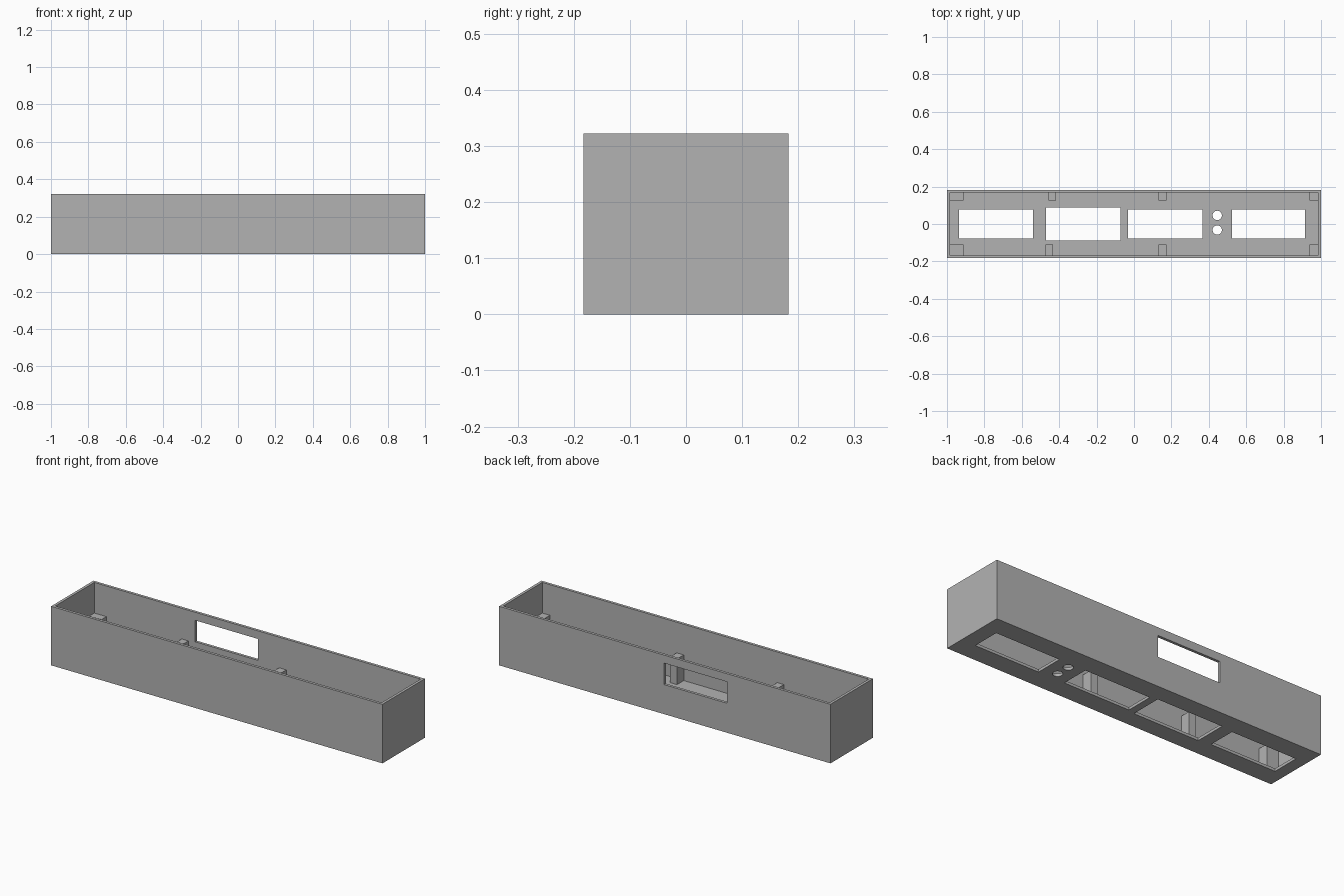
import bpy

old = bpy.data.objects.get("Cube")
if old:
    bpy.data.objects.remove(old, do_unlink=True)

grey = bpy.data.materials.new("plain grey")
grey.use_nodes = True
colour = (0.45, 0.45, 0.45, 1)
grey.diffuse_color = colour
grey.node_tree.nodes["Principled BSDF"].inputs["Base Color"].default_value = colour

HALF_Y, HEIGHT, WALL = 0.183, 0.322, 0.015
IN_X, IN_Y = 1 - WALL, HALF_Y - WALL


def box(name, x, y, z):
    """Box spanning the given (low, high) ranges."""
    spans = (x, y, z)
    bpy.ops.mesh.primitive_cube_add(size=1, location=[(a + b) / 2 for a, b in spans])
    ob = bpy.context.object
    ob.name = name
    ob.scale = [b - a for a, b in spans]
    bpy.ops.object.transform_apply(location=True, rotation=False, scale=True)
    ob.data.materials.append(grey)
    return ob


def cut(target, cutter):
    """Subtract the cutter from the target, then discard the cutter."""
    cutter.hide_render = True
    mod = target.modifiers.new("cut", "BOOLEAN")
    mod.operation = "DIFFERENCE"
    mod.solver = "EXACT"
    mod.object = cutter
    bpy.ops.object.select_all(action="DESELECT")
    bpy.context.view_layer.objects.active = target
    target.select_set(True)
    bpy.ops.object.modifier_apply(modifier=mod.name)
    bpy.data.objects.remove(cutter, do_unlink=True)


# Open-topped box shell
shell = box("open_case", (-1, 1), (-HALF_Y, HALF_Y), (0, HEIGHT))
cut(shell, box("cavity_cutter", (-IN_X, IN_X), (-IN_Y, IN_Y), (WALL, HEIGHT + 0.1)))

# Rectangular openings in the floor
for x0, x1, half in ((-0.935, -0.54, 0.077), (-0.47, -0.073, 0.088),
                     (-0.033, 0.365, 0.077), (0.525, 0.915, 0.077)):
    cut(shell, box("floor_cutter", (x0, x1), (-half, half), (-0.1, 0.1)))

# Two round holes in the floor
for y in (0.046, -0.032):
    bpy.ops.mesh.primitive_cylinder_add(vertices=32, radius=0.025, depth=0.2,
                                        location=(0.445, y, 0))
    cut(shell, bpy.context.object)

# Window through the back wall
cut(shell, box("window_cutter", (-0.376, 0.004), (0.1, 0.3), (0.161, 0.278)))

# Support posts along both long walls
POST_TOP = 0.155
shared = {"right": (-IN_X, -0.912), "mid_left": (0.131, 0.174), "left": (0.939, IN_X)}
rows = {"front": ((-IN_Y, -0.11), (-0.473, -0.433)),
        "back": ((0.126, IN_Y), (-0.457, -0.417))}
for row, (y_span, mid_right) in rows.items():
    for place, x_span in {**shared, "mid_right": mid_right}.items():
        box(f"{row}_{place}_post", x_span, y_span, (WALL, POST_TOP))
